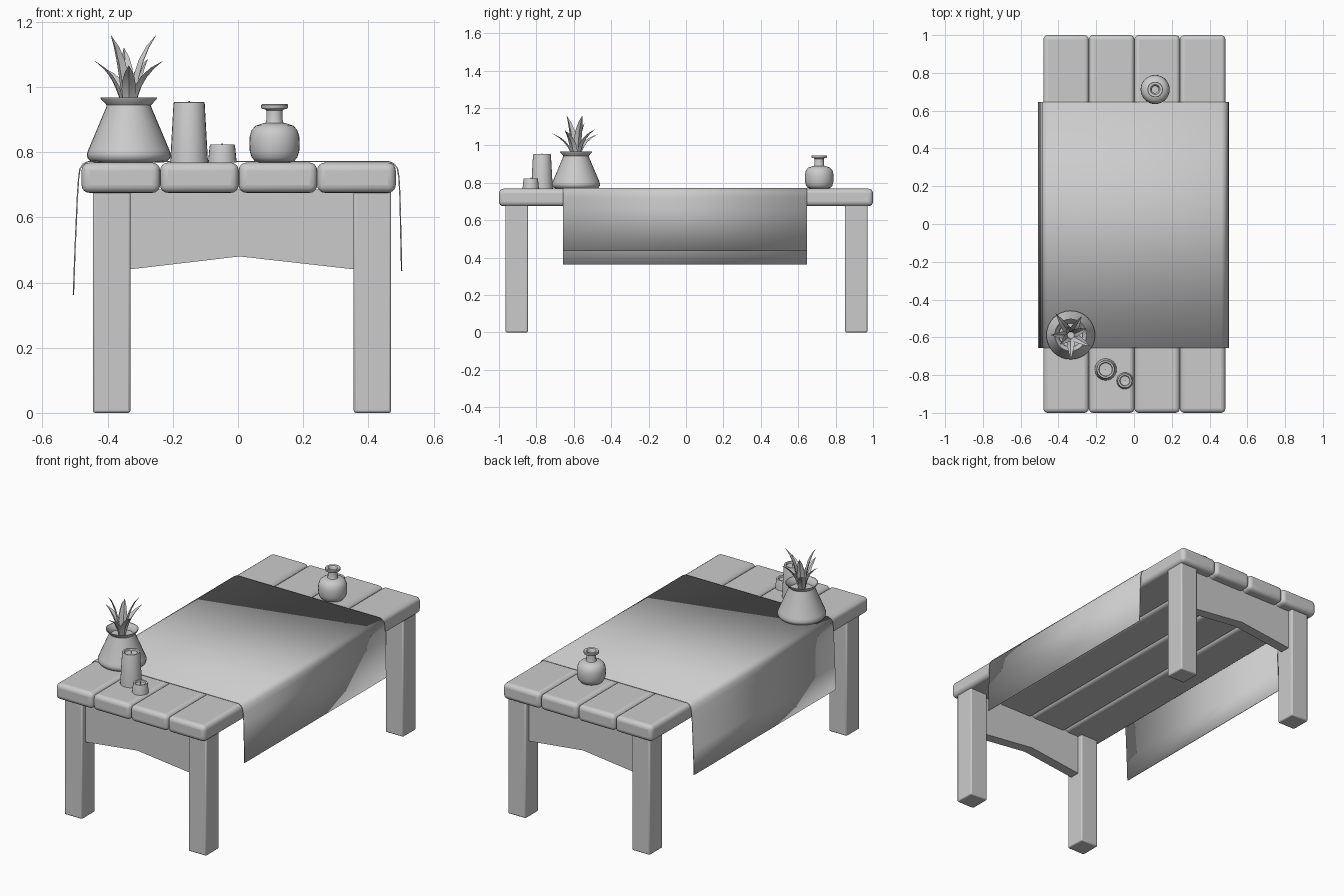
import bpy, bmesh, math
from mathutils import Vector

if "Cube" in bpy.data.objects:
    bpy.data.objects.remove(bpy.data.objects["Cube"])

TOP = 0.768  # table surface height


def make(name, verts, faces, smooth=True):
    me = bpy.data.meshes.new(name)
    me.from_pydata(verts, [], faces)
    bm = bmesh.new()
    bm.from_mesh(me)
    bmesh.ops.remove_doubles(bm, verts=bm.verts, dist=1e-5)
    bmesh.ops.recalc_face_normals(bm, faces=bm.faces)
    bm.to_mesh(me)
    bm.free()
    ob = bpy.data.objects.new(name, me)
    bpy.context.collection.objects.link(ob)
    if smooth:
        bpy.ops.object.select_all(action='DESELECT')
        ob.select_set(True)
        bpy.context.view_layer.objects.active = ob
        bpy.ops.object.shade_smooth_by_angle(angle=math.radians(40))
    return ob


def bevel(ob, width, segments):
    m = ob.modifiers.new("bevel", 'BEVEL')
    m.width, m.segments = width, segments


def prism(name, profile, y0, y1, caps=True):
    """Sweep an xz profile along y; without caps it stays an open sheet."""
    n = len(profile)
    verts = [(x, y, z) for y in (y0, y1) for x, z in profile]
    count = n if caps else n - 1
    faces = [(i, (i + 1) % n, n + (i + 1) % n, n + i) for i in range(count)]
    if caps:
        faces += [tuple(range(n)), tuple(range(n, 2 * n))]
    return make(name, verts, faces)


def box(name, x0, x1, y0, y1, z0, z1, width, segments):
    ob = prism(name, [(x0, z0), (x1, z0), (x1, z1), (x0, z1)], y0, y1)
    bevel(ob, width, segments)
    return ob


def lathe(name, x, y, profile, n=32):
    """Revolve (radius, height) points around a vertical axis on the table."""
    verts = [(x + r * math.cos(2 * math.pi * k / n),
              y + r * math.sin(2 * math.pi * k / n), TOP + h)
             for r, h in profile for k in range(n)]
    faces = [(i * n + k, i * n + (k + 1) % n, (i + 1) * n + (k + 1) % n, (i + 1) * n + k)
             for i in range(len(profile) - 1) for k in range(n)]
    faces += [tuple(range(n)), tuple(range((len(profile) - 1) * n, len(profile) * n))]
    return make(name, verts, faces)


# tabletop planks
for i in range(4):
    x = -0.48 + 0.241 * i
    box(f"plank_{i + 1}", x, x + 0.241, -1, 1, 0.675, TOP, 0.024, 4)

# legs
for side, x0, x1 in (("left", -0.445, -0.33), ("right", 0.355, 0.47)):
    for end, y0, y1 in (("front", -0.965, -0.845), ("back", 0.85, 0.97)):
        box(f"{end}_{side}_leg", x0, x1, y0, y1, 0, 0.685, 0.007, 2)

# aprons with a shallow peaked lower edge
apron = [(-0.335, 0.44), (0.005, 0.48), (0.36, 0.44), (0.36, 0.685), (-0.335, 0.685)]
for end, y in (("front", -0.905), ("back", 0.91)):
    prism(f"{end}_apron", apron, y - 0.03, y + 0.03)

# draped runner cloth
cloth = [(-0.505, 0.362), (-0.5, 0.5), (-0.493, 0.66), (-0.489, 0.72), (-0.485, 0.748),
         (-0.475, 0.763), (-0.46, 0.771), (0.463, 0.771), (0.478, 0.764),
         (0.489, 0.75), (0.494, 0.72), (0.497, 0.66), (0.502, 0.435)]
runner = prism("table_runner", cloth, -0.657, 0.647, caps=False)
solid = runner.modifiers.new("thickness", 'SOLIDIFY')
solid.thickness, solid.offset = 0.004, 0

# candles and wicks
for name, x, y, r0, r1, h in (("large_candle", -0.15, -0.77, 0.058, 0.046, 0.186),
                              ("small_candle", -0.048, -0.83, 0.044, 0.037, 0.056)):
    lathe(name, x, y, [(r0, 0), (r1 + 0.002, h - 0.006), (r1, h - 0.001), (r1 - 0.004, h),
                       (r1 - 0.009, h - 0.002), (r1 - 0.012, h - 0.01), (0.004, h - 0.012)], 24)
    lathe(name + "_wick", x, y, [(0.002, h - 0.015), (0.002, h + 0.003)], 6)

# bottle vase
lathe("vase", 0.112, 0.712, [
    (0.045, 0), (0.06, 0.004), (0.07, 0.016), (0.076, 0.035), (0.077, 0.06), (0.076, 0.08),
    (0.07, 0.1), (0.058, 0.113), (0.04, 0.119), (0.028, 0.122), (0.025, 0.13), (0.025, 0.16),
    (0.028, 0.163), (0.039, 0.165), (0.041, 0.168), (0.041, 0.177), (0.039, 0.179),
    (0.026, 0.178), (0.018, 0.165), (0.018, 0.13)])

# plant pot with soil
px, py = -0.335, -0.588
lathe("plant_pot", px, py, [
    (0.105, 0), (0.118, 0.004), (0.127, 0.014), (0.129, 0.026), (0.124, 0.04),
    (0.07, 0.168), (0.068, 0.176), (0.085, 0.194), (0.087, 0.2), (0.083, 0.2),
    (0.064, 0.18), (0.062, 0.165)])

# creased curving leaves: tip offset in x, y and tip height
tips = [(-0.105, 0.0, 1.08), (0.0, -0.13, 1.065), (0.105, -0.06, 1.08), (-0.08, 0.115, 1.06),
        (0.058, 0.1, 1.085), (-0.055, -0.05, 1.158), (0.085, 0.035, 1.16), (-0.015, 0.045, 1.12)]
shape = [(0, 0.013), (0.2, 0.019), (0.4, 0.022), (0.6, 0.019), (0.8, 0.012), (1, 0.0005)]
for i, (dx, dy, tz) in enumerate(tips):
    out = Vector((dx, dy, 0))
    reach = out.length
    out.normalize()
    side = Vector((-out.y, out.x, 0))
    verts = []
    for t, w in shape:
        r = 0.018 + (reach - 0.018) * (0.35 * t + 0.65 * t ** 2.2)
        z = 0.925 + (tz - 0.925) * (1.25 * t - 0.25 * t * t)
        c = Vector((px, py, z)) + out * r
        inward = out * (-0.4 * w) + Vector((0, 0, 0.25 * w))
        verts += [c - side * w + inward, c, c + side * w + inward]
    faces = [(3 * k + j, 3 * k + j + 1, 3 * k + j + 4, 3 * k + j + 3)
             for k in range(len(shape) - 1) for j in range(2)]
    make(f"leaf_{i + 1}", verts, faces)
